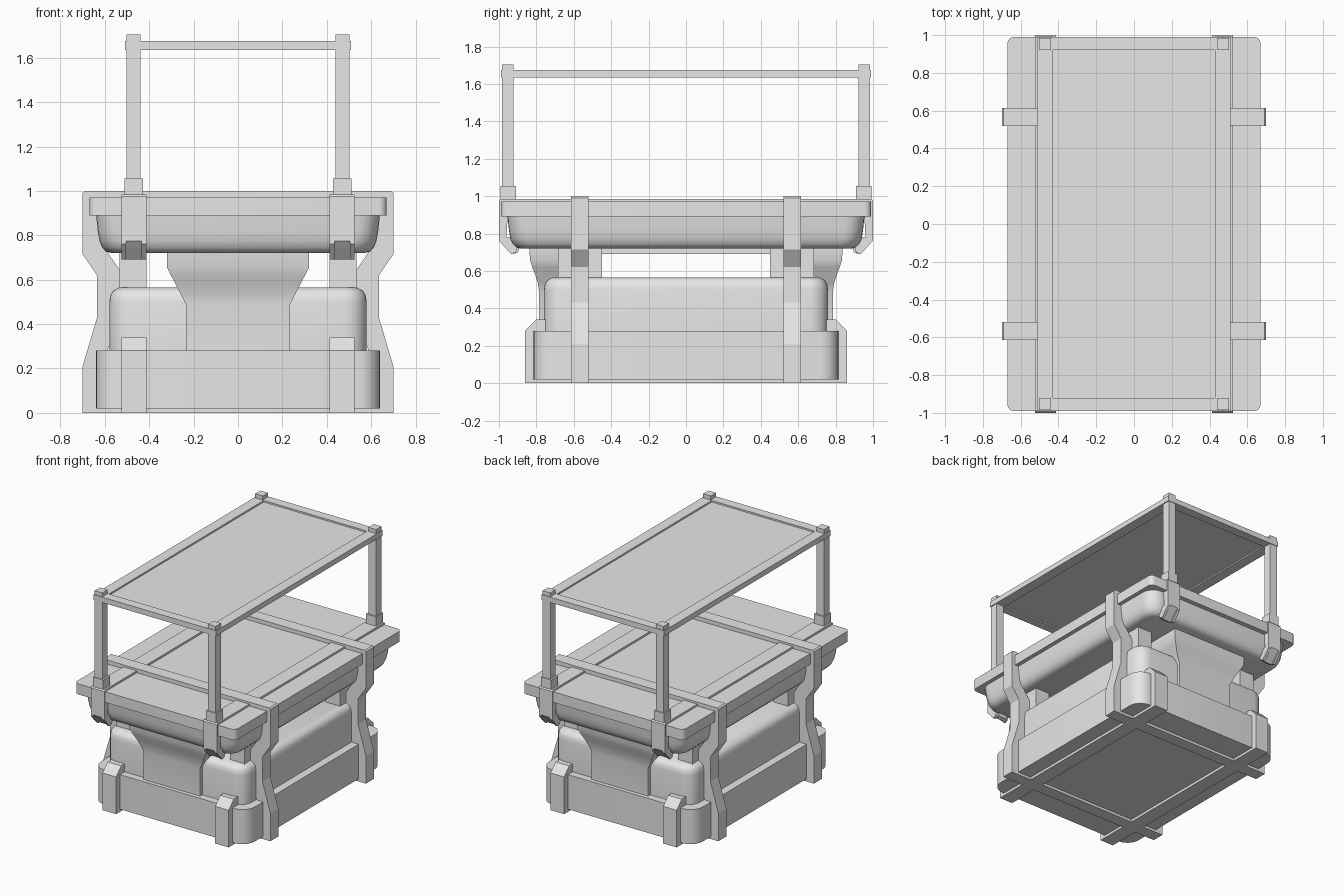
import bpy, bmesh, math

if "Cube" in bpy.data.objects:
    bpy.data.objects.remove(bpy.data.objects["Cube"])

grey = bpy.data.materials.new("plain_grey")
grey.diffuse_color = (0.8, 0.8, 0.8, 1)
grey.use_nodes = True
grey.node_tree.nodes["Principled BSDF"].inputs["Base Color"].default_value = grey.diffuse_color


def finish(name, bm, smooth=False):
    bmesh.ops.recalc_face_normals(bm, faces=bm.faces)
    me = bpy.data.meshes.new(name)
    bm.to_mesh(me)
    bm.free()
    me.materials.append(grey)
    ob = bpy.data.objects.new(name, me)
    bpy.context.collection.objects.link(ob)
    if smooth:
        bpy.ops.object.select_all(action='DESELECT')
        ob.select_set(True)
        bpy.context.view_layer.objects.active = ob
        bpy.ops.object.shade_smooth_by_angle(angle=math.radians(35))
    return ob


def box(name, x0, x1, y0, y1, z0, z1):
    bm = bmesh.new()
    bmesh.ops.create_cube(bm, size=1)
    for v in bm.verts:
        v.co = ((x0 + x1) / 2 + v.co.x * (x1 - x0), (y0 + y1) / 2 + v.co.y * (y1 - y0),
                (z0 + z1) / 2 + v.co.z * (z1 - z0))
    return finish(name, bm)


def rounded_stack(name, levels, steps=6):
    """Skin rounded rectangles given as (z, half x, half y, corner radius)."""
    bm = bmesh.new()
    rings = []
    for z, hx, hy, r in levels:
        ring = []
        for k, (sx, sy) in enumerate(((1, 1), (-1, 1), (-1, -1), (1, -1))):
            for i in range(steps + 1):
                a = math.pi / 2 * (k + i / steps)
                ring.append(bm.verts.new((sx * (hx - r) + r * math.cos(a),
                                          sy * (hy - r) + r * math.sin(a), z)))
        rings.append(ring)
    n = len(rings[0])
    for a, b in zip(rings, rings[1:]):
        for i in range(n):
            bm.faces.new((a[i], a[(i + 1) % n], b[(i + 1) % n], b[i]))
    bm.faces.new(rings[0])
    bm.faces.new(rings[-1])
    return finish(name, bm, True)


def band(name, outer, inner, lo, hi, axis, smooth=False):
    """Mirrored strap: outer and inner (offset, z) paths skinned, with width lo..hi along axis."""
    def loop(path):
        return path + [(-u, z) for u, z in reversed(path)]
    bm = bmesh.new()

    def place(path, w):
        return [bm.verts.new((w, u, z) if axis == 'x' else (u, w, z)) for u, z in loop(path)]
    o0, o1, i0, i1 = place(outer, lo), place(outer, hi), place(inner, lo), place(inner, hi)
    n = len(o0)
    for k in range(n):
        j = (k + 1) % n
        for a, b in ((o0, o1), (o1, i1), (i1, i0), (i0, o0)):
            bm.faces.new((a[k], a[j], b[j], b[k]))
    return finish(name, bm, smooth)


def prism(name, pts, lo, hi):
    """Extrude a (y, z) outline along x."""
    bm = bmesh.new()
    a = [bm.verts.new((lo, y, z)) for y, z in pts]
    b = [bm.verts.new((hi, y, z)) for y, z in pts]
    bm.faces.new(a)
    bm.faces.new(b)
    for k in range(len(a)):
        j = (k + 1) % len(a)
        bm.faces.new((a[k], a[j], b[j], b[k]))
    return finish(name, bm)


# lower tub and the smaller body on top of it
rounded_stack("lower_base", [(0.02, 0.64, 0.815, 0.1), (0.28, 0.64, 0.815, 0.1)])
rounded_stack("middle_body", [(0.27, 0.58, 0.76, 0.1), (0.50, 0.58, 0.76, 0.1),
                              (0.53, 0.575, 0.755, 0.095), (0.55, 0.563, 0.743, 0.085),
                              (0.565, 0.535, 0.715, 0.06)])

# upper tray with rounded underside, and its lid rim
tray = [(0.72, 0.57, 0.885, 0.07), (0.727, 0.595, 0.91, 0.09), (0.745, 0.612, 0.927, 0.1),
        (0.775, 0.624, 0.94, 0.1), (0.82, 0.632, 0.947, 0.1), (0.90, 0.64, 0.955, 0.1)]
rounded_stack("upper_tray", tray)
rounded_stack("lid", [(0.89, 0.67, 0.99, 0.035), (0.97, 0.67, 0.99, 0.035)], 4)

# flared necks at both ends and the plate joining them
neck = [(0.25, 0.235, 0.785), (0.49, 0.235, 0.785), (0.535, 0.258, 0.792), (0.58, 0.281, 0.806),
        (0.62, 0.302, 0.822), (0.655, 0.32, 0.833), (0.74, 0.32, 0.84)]
for side, s in (("front", -1), ("back", 1)):
    bm = bmesh.new()
    rings = [[bm.verts.new((x, s * y, z)) for x, y in ((-w, 0.45), (w, 0.45), (w, d), (-w, d))]
             for z, w, d in neck]
    for a, b in zip(rings, rings[1:]):
        for k in range(4):
            bm.faces.new((a[k], a[(k + 1) % 4], b[(k + 1) % 4], b[k]))
    bm.faces.new(rings[0])
    bm.faces.new(rings[-1])
    finish(side + "_neck", bm, True)
box("neck_plate", -0.32, 0.32, -0.833, 0.833, 0.69, 0.735)

# side straps looping around the whole body
outer = [(0.69, 1.0), (0.70, 0.99), (0.70, 0.715), (0.635, 0.62), (0.635, 0.43), (0.70, 0.21), (0.70, 0.0)]
inner = [(0.62, 0.965), (0.63, 0.96), (0.60, 0.74), (0.53, 0.64), (0.53, 0.43), (0.60, 0.25), (0.60, 0.025)]
for side, s in (("front", -1), ("back", 1)):
    band(side + "_body_strap", outer, inner, s * 0.52, s * 0.615, 'y')

for side, s in (("left", -1), ("right", 1)):
    lo, hi = s * 0.412, s * 0.525
    # lengthwise strap over the lid, hooked under the tray edge
    prism(side + "_lid_strap", [(-0.99, 0.985), (-1.0, 0.975), (-1.0, 0.775), (-0.975, 0.745), (-0.96, 0.775),
                                (-0.95, 0.96), (0.95, 0.96), (0.96, 0.775), (0.975, 0.745), (1.0, 0.775),
                                (1.0, 0.975), (0.99, 0.985)], lo, hi)
    # lower strap under the base with a turned-in top
    prism(side + "_base_strap", [(-0.86, 0.0), (-0.86, 0.28), (-0.80, 0.34), (-0.75, 0.34), (-0.75, 0.025),
                                 (0.75, 0.025), (0.75, 0.34), (0.80, 0.34), (0.86, 0.28), (0.86, 0.0)], lo, hi)
    for end, e in (("front", -1), ("back", 1)):
        tag = f"{end}_{side}_"
        # hook: two outer cheeks and a recessed centre
        for part, a, b, d in (("hook_cheek_outer", 0.505, 0.525, 0), ("hook_cheek_inner", 0.412, 0.435, 0),
                              ("hook_centre", 0.435, 0.505, 0.012)):
            prism(tag + part, [(e * (1.0 - d), 0.78), (e * (1.0 - d), 0.762), (e * (0.935 - d), 0.69),
                               (e * (0.91 - d), 0.70), (e * (0.90 - d), 0.73), (e * 0.93, 0.78)], s * a, s * b)
        # pillar between body and tray
        box(tag + "pillar", s * 0.412, s * 0.535, e * 0.45, e * 0.685, 0.5, 0.75)
        # canopy post with socket
        box(tag + "post", s * 0.44, s * 0.503, e * 0.922, e * 0.985, 0.97, 1.705)
        box(tag + "post_socket", s * 0.427, s * 0.512, e * 0.91, e * 0.992, 0.97, 1.055)
    # canopy frame, long side
    box(side + "_canopy_rail", s * 0.43, s * 0.51, -0.99, 0.99, 1.635, 1.675)

# canopy frame ends and thin recessed panel
for end, e in (("front", -1), ("back", 1)):
    box(end + "_canopy_rail", -0.43, 0.43, e * 0.92, e * 0.99, 1.635, 1.675)
box("canopy_panel", -0.435, 0.435, -0.925, 0.925, 1.645, 1.663)
